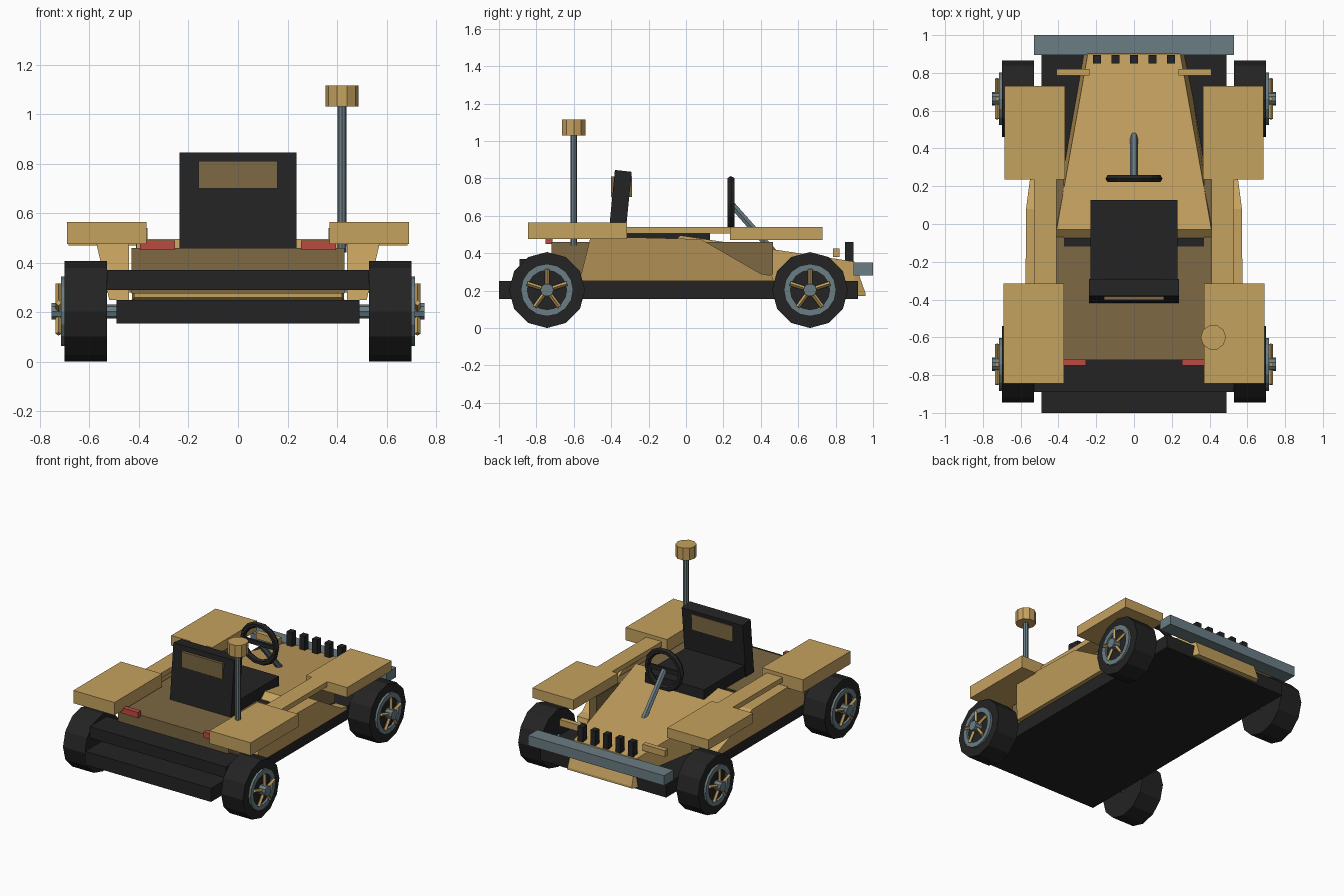
import bpy, bmesh, math
from mathutils import Vector

if "Cube" in bpy.data.objects:
    bpy.data.objects.remove(bpy.data.objects["Cube"])


def material(name, rgb):
    m = bpy.data.materials.new(name)
    m.diffuse_color = (*rgb, 1)
    m.use_nodes = True
    m.node_tree.nodes["Principled BSDF"].inputs["Base Color"].default_value = m.diffuse_color
    return m


TAN = material("tan paint", (0.56, 0.36, 0.115))
BROWN = material("brown leather", (0.205, 0.138, 0.055))
BLACK = material("black rubber", (0.017, 0.017, 0.017))
GREY = material("blue grey metal", (0.145, 0.205, 0.23))
RED = material("red lamp", (0.5, 0.07, 0.055))


def mesh_object(name, verts, faces, mat):
    me = bpy.data.meshes.new(name)
    me.from_pydata(verts, [], faces)
    bm = bmesh.new()
    bm.from_mesh(me)
    bmesh.ops.recalc_face_normals(bm, faces=bm.faces)
    bm.to_mesh(me)
    bm.free()
    me.materials.append(mat)
    ob = bpy.data.objects.new(name, me)
    bpy.context.collection.objects.link(ob)
    return ob


def loft(name, rings, mat):
    """Joins rings with equal point counts and caps both ends."""
    n = len(rings[0])
    verts = [p for r in rings for p in r]
    faces = [list(range(n)), list(range(len(verts) - n, len(verts)))]
    for k in range(len(rings) - 1):
        for i in range(n):
            j = (i + 1) % n
            faces.append([k * n + i, k * n + j, (k + 1) * n + j, (k + 1) * n + i])
    return mesh_object(name, verts, faces, mat)


def box(name, x, y, z, mat):
    rings = [[(x[0], y[0], h), (x[1], y[0], h), (x[1], y[1], h), (x[0], y[1], h)] for h in z]
    return loft(name, rings, mat)


def rod(name, a, b, r, sides, mat):
    a, b = Vector(a), Vector(b)
    q = (b - a).to_track_quat('Z', 'Y')
    ring = [q @ Vector((r * math.cos(t), r * math.sin(t), 0))
            for t in (2 * math.pi * i / sides for i in range(sides))]
    return loft(name, [[tuple(p + c) for p in ring] for c in (a, b)], mat)


def side_box(name, x, y, z, mat):
    for s, side in ((-1, "left"), (1, "right")):
        box(f"{side}_{name}", sorted((s * x[0], s * x[1])), y, z, mat)


def lathe_x(name, profile, y, z, sides, mat):
    """Closed ring profile of (x, radius) points turned about an x axis."""
    n = len(profile)
    verts, faces = [], []
    for i in range(sides):
        t = 2 * math.pi * i / sides
        verts += [(x, y + r * math.cos(t), z + r * math.sin(t)) for x, r in profile]
        k = (i + 1) % sides
        for j in range(n):
            l = (j + 1) % n
            faces.append([i * n + j, i * n + l, k * n + l, k * n + j])
    return mesh_object(name, verts, faces, mat)


# Chassis and bumpers
box("floor", (-.49, .49), (-1, .92), (.155, .25), BLACK)
box("rear_bumper", (-.53, .53), (-.89, -.7), (.29, .37), BLACK)
box("front_bumper", (-.53, .53), (.895, 1), (.28, .35), GREY)

# Rear deck and cockpit walls
box("rear_deck", (-.43, .43), (-.72, -.12), (.275, .46), BROWN)
side_box("cockpit_wall", (.37, .43), (-.12, .465), (.285, .46), BROWN)
box("dash_strip", (-.39, .39), (-.13, -.07), (.40, .455), BLACK)

# Tapered hood with sloping nose: y, top z, top half width, bottom z, bottom half width
hood = [(-.08, .45, .41, .26, .42), (-.03, .495, .41, .24, .43),
        (.9, .355, .245, .17, .28), (.96, .185, .25, .17, .255)]
loft("hood", [[(-wt, y, zt), (wt, y, zt), (wb, y, zb), (-wb, y, zb)]
              for y, zt, wt, zb, wb in hood], TAN)

# Flared side panels
outline = [(-.57, .25), (-.51, .49), (.08, .475), (.40, .29), (.46, .28), (.47, .25)]
for s, side in ((-1, "left"), (1, "right")):
    loft(f"{side}_side_panel",
         [[(s * .44, y, z) for y, z in outline],
          [(s * (.52 + .055 * (z - .25) / .24), y, z) for y, z in outline]], TAN)

# Fenders, rails and lamps
side_box("front_fender", (.365, .685), (.235, .73), (.47, .54), TAN)
side_box("rear_fender", (.37, .69), (-.845, -.315), (.475, .565), TAN)
side_box("rail", (.41, .53), (-.32, .24), (.505, .54), TAN)
side_box("tail_lamp", (.255, .395), (-.75, -.715), (.45, .49), RED)
side_box("head_lamp_bar", (.235, .41), (.785, .82), (.38, .425), TAN)

# Grille posts
for i in range(5):
    x = (i - 2) * .098
    box(f"grille_post_{i + 1}", (x - .02, x + .02), (.85, .895), (.34, .46), BLACK)

# Seat
box("seat_cushion", (-.23, .23), (-.33, .127), (.42, .54), BLACK)
loft("seat_back", [[(x, -.42, .44), (x, -.33, .44), (x, -.29, .835), (x, -.38, .845)]
                   for x in (-.237, .237)], BLACK)
box("head_pad", (-.16, .16), (-.402, -.288), (.70, .81), BROWN)

# Steering wheel and column
bpy.ops.mesh.primitive_torus_add(major_radius=.13, minor_radius=.021, major_segments=14,
                                 minor_segments=6, location=(0, .24, .665),
                                 rotation=(math.pi / 2, 0, 0))
bpy.context.object.name = "steering_wheel"
bpy.context.object.data.materials.append(BLACK)
box("steering_spoke", (-.12, .12), (.232, .248), (.65, .68), BLACK)
rod("steering_column", (0, .24, .665), (0, .475, .40), .02, 6, GREY)

# Mast with cap
rod("mast", (.42, -.6, .44), (.42, -.6, 1.04), .018, 8, GREY)
rod("mast_cap", (.42, -.6, 1.03), (.42, -.6, 1.115), .067, 10, TAN)

# Wheels and axles
for y, end in ((.663, "front"), (-.743, "rear")):
    z = .203
    rod(f"{end}_axle", (-.6, y, z), (.6, y, z), .028, 8, GREY)
    for s, side in ((-1, "left"), (1, "right")):
        n = f"{end}_{side}"
        rod(f"{n}_tire", (s * .53, y, z), (s * .70, y, z), .203, 12, BLACK)
        lathe_x(f"{n}_rim", [(s * .69, .14), (s * .715, .14), (s * .715, .105), (s * .69, .105)],
                y, z, 16, GREY)
        rod(f"{n}_hub", (s * .69, y, z), (s * .753, y, z), .035, 10, GREY)
        for k in range(5):
            t = math.pi / 2 + k * 2 * math.pi / 5
            d = Vector((0, math.cos(t), math.sin(t)))
            c = Vector((s * .725, y, z))
            rod(f"{n}_spoke_{k + 1}", c + d * .02, c + d * .112, .012, 4, TAN)
